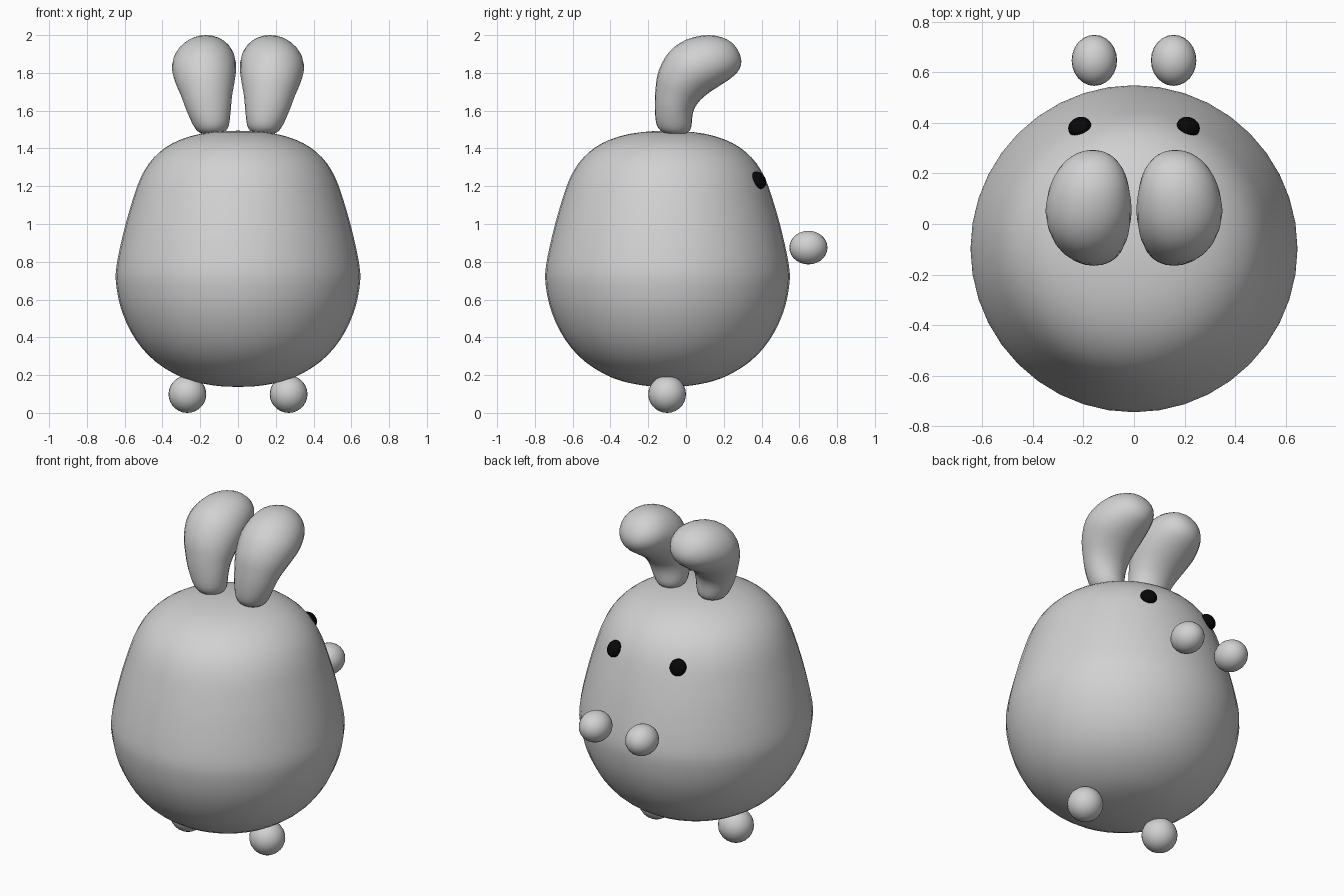
import bpy, bmesh, math
from mathutils import Vector, Matrix

if "Cube" in bpy.data.objects:
    bpy.data.objects.remove(bpy.data.objects["Cube"])


def material(name, rgb):
    m = bpy.data.materials.new(name)
    m.diffuse_color = (*rgb, 1)
    m.use_nodes = True
    m.node_tree.nodes["Principled BSDF"].inputs["Base Color"].default_value = m.diffuse_color
    return m


GREY = material("soft grey", (0.64, 0.64, 0.64))
BLACK = material("black", (0.002, 0.002, 0.002))


def finish(bm, name, mat):
    bmesh.ops.remove_doubles(bm, verts=bm.verts, dist=1e-4)
    bmesh.ops.recalc_face_normals(bm, faces=bm.faces)
    me = bpy.data.meshes.new(name)
    bm.to_mesh(me)
    bm.free()
    me.materials.append(mat)
    me.polygons.foreach_set("use_smooth", [True] * len(me.polygons))
    ob = bpy.data.objects.new(name, me)
    bpy.context.collection.objects.link(ob)
    return ob


def catmull(p0, p1, p2, p3, t):
    return [0.5 * (2 * b + (c - a) * t + (2 * a - 5 * b + 4 * c - d) * t * t
                   + (3 * b - a - 3 * c + d) * t ** 3)
            for a, b, c, d in zip(p0, p1, p2, p3)]


def loft(name, stations, mat, sides=40, steps=3, mirror=1):
    """Smooth closed skin; a station is (back y, z, front y, z, centre x, half width)."""
    def flip(s):
        return (s[2], s[3], s[0], s[1], s[4], -s[5])
    pts = [flip(stations[1])] + stations + [flip(stations[-2])]
    rows = [catmull(*pts[i:i + 4], k / steps)
            for i in range(len(stations) - 1) for k in range(steps)]
    rows.append(stations[-1])
    bm = bmesh.new()
    rings = []
    for ay, az, by, bz, cx, rx in rows:
        ring = []
        for j in range(sides):
            c = math.cos(math.tau * j / sides)
            s = math.sin(math.tau * j / sides)
            ring.append(bm.verts.new((mirror * (cx + rx * s),
                                      (ay + by) / 2 + (by - ay) / 2 * c,
                                      (az + bz) / 2 + (bz - az) / 2 * c)))
        rings.append(ring)
    for a, b in zip(rings, rings[1:]):
        for j in range(sides):
            k = (j + 1) % sides
            bm.faces.new((a[j], a[k], b[k], b[j]))
    return finish(bm, name, mat)


def ball(name, centre, radii, mat, facing=(0, 0, 1)):
    """Ellipsoid whose local z points along facing."""
    bm = bmesh.new()
    turn = Vector(facing).to_track_quat('Z', 'Y').to_matrix().to_4x4()
    bmesh.ops.create_uvsphere(
        bm, u_segments=24, v_segments=14, radius=1,
        matrix=Matrix.Translation(centre) @ turn @ Matrix.Diagonal((*radii, 1)))
    return finish(bm, name, mat)


# Egg-shaped body: (radius, height)
profile = [(0, .138), (.14, .147), (.29, .185), (.435, .27), (.54, .385),
           (.612, .53), (.644, .67), (.643, .78), (.605, .96), (.56, 1.12),
           (.513, 1.25), (.447, 1.35), (.345, 1.428), (.2, 1.477), (0, 1.494)]
loft("body", [(-.098 - r, z, -.098 + r, z, 0, r) for r, z in profile], GREY)

# Ears: narrow at the base, swelling and bending forward to a rounded tip
ear = [(-.06, 1.472, -.06, 1.472, .14, 0),
       (-.12, 1.484, 0, 1.480, .14, .06),
       (-.155, 1.525, .027, 1.51, .142, .092),
       (-.165, 1.61, .036, 1.585, .155, .116),
       (-.162, 1.71, .062, 1.64, .166, .134),
       (-.145, 1.81, .115, 1.69, .175, .156),
       (-.09, 1.91, .18, 1.733, .18, .17),
       (0, 1.975, .238, 1.772, .177, .161),
       (.12, 2.0, .277, 1.81, .17, .13),
       (.222, 1.975, .293, 1.86, .164, .074),
       (.275, 1.92, .275, 1.92, .162, 0)]

for side, label in ((-1, "left"), (1, "right")):
    loft(label + "_ear", ear, GREY, sides=24, mirror=side)
    ball(label + "_foot", (side * .268, -.1, .099), (.1, .1, .099), GREY)
    ball(label + "_hand", (side * .157, .648, .875), (.09, .101, .089), GREY)
    ball(label + "_eye", (side * .215, .384, 1.232), (.047, .049, .035), BLACK,
         facing=(side * .35, .8, .5))
